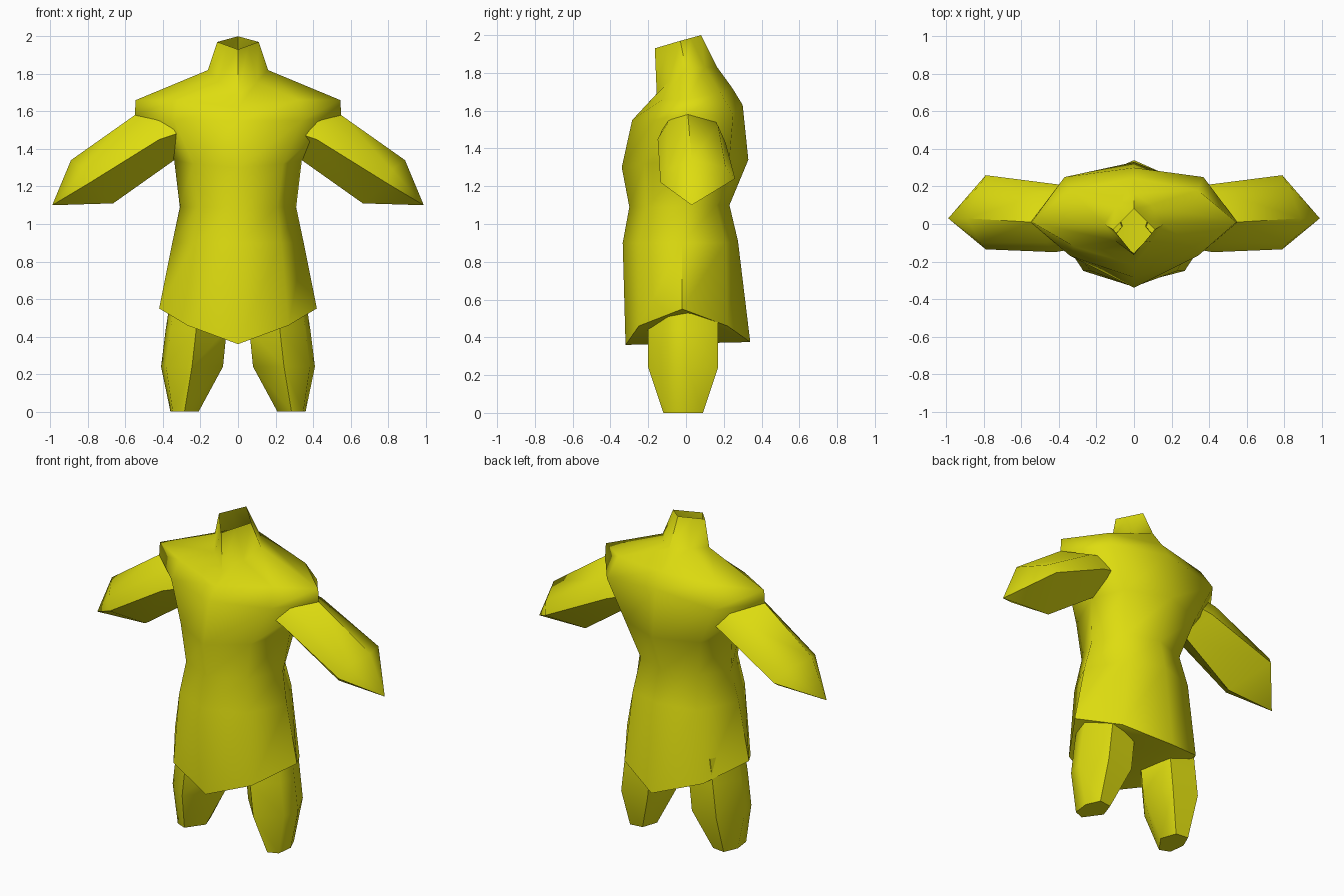
import bpy
import bmesh
import math

if "Cube" in bpy.data.objects:
    bpy.data.objects.remove(bpy.data.objects["Cube"])

mat = bpy.data.materials.new("yellow")
mat.diffuse_color = (0.73, 0.72, 0.005, 1)
mat.use_nodes = True
mat.node_tree.nodes["Principled BSDF"].inputs["Base Color"].default_value = mat.diffuse_color


def loft(name, rings, finish=None, mirror=False):
    """Skin a tube through equal-length rings, then close it with finish(bm, rings)."""
    bm = bmesh.new()
    vr = [[bm.verts.new(p) for p in r] for r in rings]
    n = len(vr[0])
    for a, b in zip(vr, vr[1:]):
        for i in range(n):
            j = (i + 1) % n
            bm.faces.new((a[i], a[j], b[j], b[i]))
    if finish:
        finish(bm, vr)
    if mirror:
        geo = bm.verts[:] + bm.edges[:] + bm.faces[:]
        dup = bmesh.ops.duplicate(bm, geom=geo)["geom"]
        for v in dup:
            if isinstance(v, bmesh.types.BMVert):
                v.co.x = -v.co.x
    bmesh.ops.recalc_face_normals(bm, faces=bm.faces[:])
    me = bpy.data.meshes.new(name)
    bm.to_mesh(me)
    bm.free()
    me.materials.append(mat)
    ob = bpy.data.objects.new(name, me)
    bpy.context.collection.objects.link(ob)
    bpy.ops.object.select_all(action='DESELECT')
    ob.select_set(True)
    bpy.context.view_layer.objects.active = ob
    bpy.ops.object.shade_smooth_by_angle(angle=math.radians(58))
    return ob


def body_ring(front, fside, side, bside, back):
    """Eight-point symmetric ring, from its front, right half and back points."""
    right = [fside, side, bside]
    left = [(-x, y, z) for x, y, z in reversed(right)]
    return [(0, *front)] + right + [(0, *back)] + left


# Tunic: hem, hips, waist, chest, shoulders, neck base, open collar
tunic = [
    body_ring((-.32, .36), (.27, -.25, .46), (.42, -.02, .55), (.27, .22, .46), (.34, .375)),
    body_ring((-.335, .90), (.23, -.25, .90), (.35, -.02, .90), (.22, .21, .90), (.275, .91)),
    body_ring((-.30, 1.09), (.21, -.21, 1.09), (.31, 0, 1.09), (.20, .16, 1.10), (.23, 1.10)),
    body_ring((-.34, 1.30), (.24, -.22, 1.32), (.34, .03, 1.34), (.26, .23, 1.34), (.33, 1.34)),
    body_ring((-.285, 1.55), (.34, -.17, 1.55), (.55, .01, 1.58), (.37, .25, 1.58), (.30, 1.63)),
    body_ring((-.22, 1.62), (.32, -.12, 1.66), (.545, .01, 1.66), (.34, .18, 1.70), (.245, 1.72)),
    body_ring((-.155, 1.69), (.10, -.09, 1.755), (.16, 0, 1.82), (.09, .10, 1.83), (.165, 1.83)),
    body_ring((-.165, 1.93), (.055, -.097, 1.95), (.11, -.03, 1.97), (.055, .025, 1.985), (.08, 2.0)),
]


def hem_underside(bm, vr):
    # two panels meeting in a fold along the middle
    h = vr[0]
    for a, b, c, d, e in ((0, 1, 2, 3, 4), (0, 7, 6, 5, 4)):
        bm.faces.new((h[a], h[b], h[c], h[d], h[e]))


loft("tunic", tunic, hem_underside)

# Arms: root buried in the torso, armhole, wrist, pointed end
armhole = [(.55, .01, 1.58), (.47, -.10, 1.53), (.42, -.15, 1.45),
           (.34, .04, 1.34), (.40, .21, 1.43), (.46, .17, 1.52)]
root = [(x - .18, y * .8, z + .06) for x, y, z in armhole]
wrist = [(.89, .03, 1.34), (.82, -.10, 1.29), (.79, -.135, 1.22),
         (.665, .04, 1.11), (.79, .26, 1.24), (.82, .21, 1.30)]


def pointed_end(bm, vr):
    tip = bm.verts.new((.99, .03, 1.10))
    w = vr[-1]
    for i in range(len(w)):
        bm.faces.new((w[i], w[(i + 1) % len(w)], tip))


loft("arms", [root, armhole, wrist], pointed_end, mirror=True)


# Legs: six-sided, tapering below the knee, flat at the foot
def leg_ring(z, inner, outer, front, back):
    mid = (inner + outer) / 2
    w = outer - inner
    yc = (front + back) / 2
    return [(mid, front, z), (outer - .08 * w, yc - .08, z), (outer, yc + .02, z),
            (outer - .25 * w, back, z), (inner + .22 * w, back - .01, z), (inner, yc, z)]


leg = [leg_ring(.60, .06, .36, -.19, .17),
       leg_ring(.44, .06, .385, -.20, .17),
       leg_ring(.24, .08, .41, -.20, .17),
       leg_ring(0, .21, .36, -.12, .09)]
loft("legs", leg, lambda bm, vr: bm.faces.new(vr[-1]), mirror=True)
